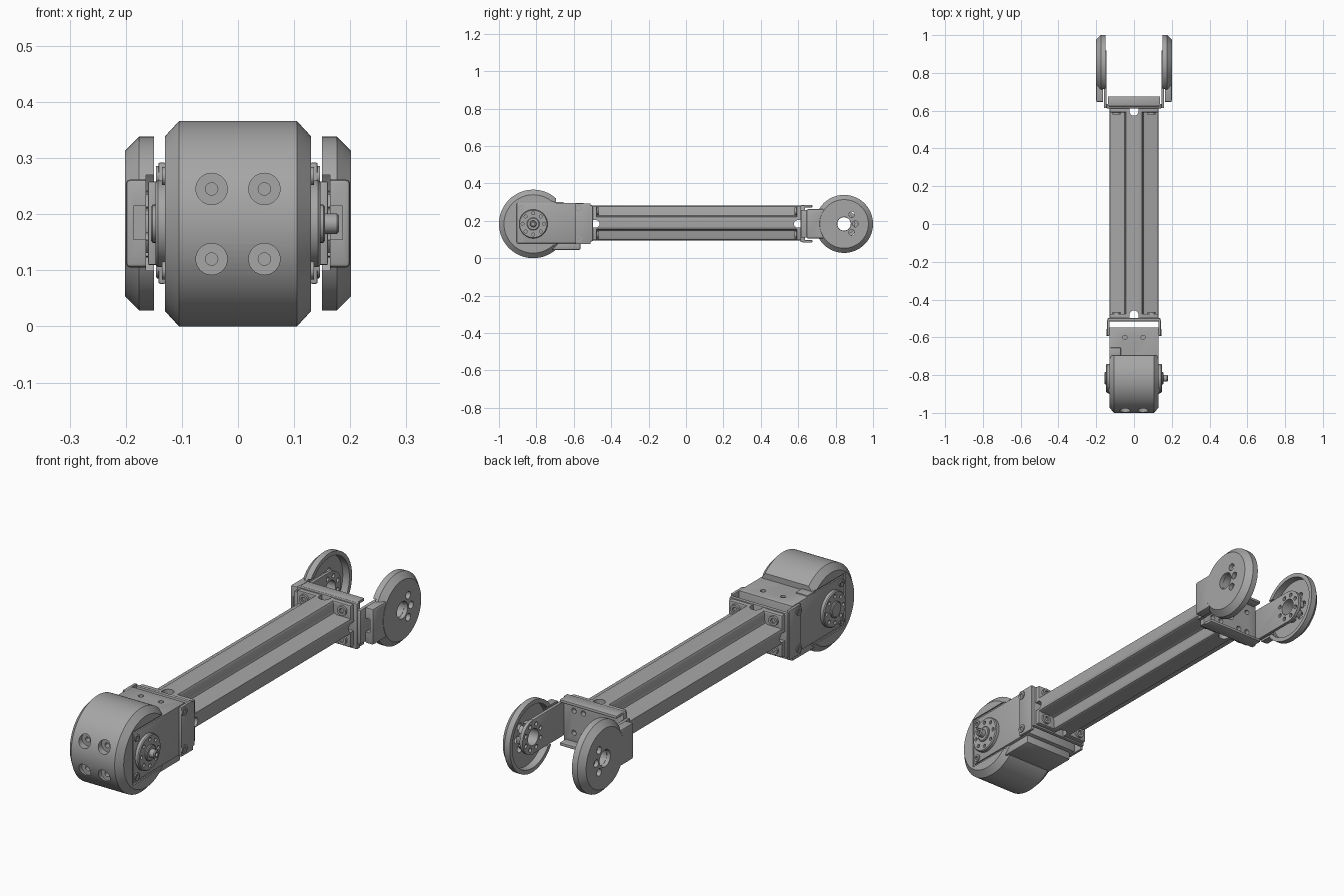
import bpy, bmesh, math
from mathutils import Vector, Matrix

if "Cube" in bpy.data.objects:
    bpy.data.objects.remove(bpy.data.objects["Cube"], do_unlink=True)

metal = bpy.data.materials.new("grey metal")
metal.use_nodes = True
GREY = (0.38, 0.38, 0.38, 1)
metal.diffuse_color = GREY
metal.node_tree.nodes["Principled BSDF"].inputs["Base Color"].default_value = GREY

MID = 0.183        # height of both joint axes
FRONT, REAR = -0.817, 0.845
TURN = {"x": Matrix.Rotation(math.pi / 2, 4, "Y"),
        "y": Matrix.Rotation(-math.pi / 2, 4, "X"), "z": Matrix()}


def finish(name, bm):
    bmesh.ops.recalc_face_normals(bm, faces=bm.faces)
    me = bpy.data.meshes.new(name)
    bm.to_mesh(me)
    bm.free()
    me.materials.append(metal)
    ob = bpy.data.objects.new(name, me)
    bpy.context.collection.objects.link(ob)
    return ob


def activate(ob):
    bpy.ops.object.select_all(action="DESELECT")
    ob.select_set(True)
    bpy.context.view_layer.objects.active = ob


def box(name, x, y, z, bevel=0.0):
    bm = bmesh.new()
    lo, hi = Vector((x[0], y[0], z[0])), Vector((x[1], y[1], z[1]))
    size = hi - lo
    bmesh.ops.create_cube(bm, size=1, matrix=Matrix.Translation((lo + hi) / 2)
                          @ Matrix.Diagonal((*size, 1)))
    if bevel:
        bmesh.ops.bevel(bm, geom=bm.edges[:], offset=bevel, segments=2,
                        profile=0.5, affect="EDGES")
    return finish(name, bm)


def turned(name, axis, centre, profile, n=64):
    """Solid of revolution from (position along axis, radius) pairs."""
    bm = bmesh.new()
    rings = [[bm.verts.new((r * math.cos(math.tau * i / n),
                            r * math.sin(math.tau * i / n), a)) for i in range(n)]
             for a, r in profile]
    for p, q in zip(rings, rings[1:]):
        for i in range(n):
            j = (i + 1) % n
            bm.faces.new((p[i], p[j], q[j], q[i]))
    bm.faces.new(rings[0])
    bm.faces.new(rings[-1])
    bm.transform(Matrix.Translation(centre) @ TURN[axis])
    return finish(name, bm)


def rod(name, axis, centre, r, a, b, n=24):
    return turned(name, axis, centre, [(a, r), (b, r)], n)


def boolean(ob, others, mode="DIFFERENCE"):
    activate(ob)
    for o in others:
        mod = ob.modifiers.new("bool", "BOOLEAN")
        mod.operation, mod.object, mod.solver = mode, o, "EXACT"
        bpy.ops.object.modifier_apply(modifier=mod.name)
        bpy.data.objects.remove(o, do_unlink=True)
    return ob


def ring_points(y, z, r, n, start=0.0):
    return [(0, y + r * math.cos(start + math.tau * i / n),
             z + r * math.sin(start + math.tau * i / n)) for i in range(n)]


def screw(name, axis, centre, r, a, b):
    head = rod(name, axis, centre, r, a, b)
    return boolean(head, [rod("socket", axis, centre, r * 0.55, b - (b - a) * 0.6,
                              b + (b - a), 6)])


# Cross-shaped beam: one quarter of the section, mirrored twice
quarter = [(0.033, 0.0925), (0.042, 0.089), (0.046, 0.08), (0.046, 0.052),
           (0.05, 0.04), (0.062, 0.035), (0.118, 0.035), (0.127, 0.031), (0.13, 0.022)]
half = quarter + [(x, -z) for x, z in reversed(quarter)]
section = half + [(-x, z) for x, z in reversed(half)]
bm = bmesh.new()
face = bm.faces.new([bm.verts.new((x, -0.5, z + 0.188)) for x, z in section])
grown = bmesh.ops.extrude_face_region(bm, geom=[face])["geom"]
bmesh.ops.translate(bm, vec=(0, 1.115, 0),
                    verts=[v for v in grown if isinstance(v, bmesh.types.BMVert)])
beam = finish("beam", bm)

# Flanges closing the beam, split by notches and carrying four screws each
for end, d in ((-0.5, 1), (0.615, -1)):
    y = sorted((end, end + 0.024 * d))
    boolean(beam, [box("flange", (-0.1295, 0.1295), y, (0.096, 0.28), 0.006)], "UNION")
    y = sorted((end - 0.01 * d, end + 0.018 * d))
    boolean(beam, [rod("notch", "z", (0, end + 0.018 * d, MID), 0.024, -0.3, 0.3),
                   rod("notch", "x", (0, end + 0.018 * d, MID), 0.02, -0.3, 0.3),
                   box("notch", (-0.024, 0.024), y, (-0.1, 0.5)),
                   box("notch", (-0.3, 0.3), y, (MID - 0.02, MID + 0.02))])
    for x in (-0.092, 0.092):
        for z in (0.188 - 0.063, 0.188 + 0.063):
            screw("beam_screw", "y", (x, end, z), 0.021, d * 0.02, d * 0.034)

# Front mount: end plate and two cheeks holding the motor
plate = box("front_end_plate", (-0.14, 0.14), (-0.515, -0.498), (0.09, 0.283), 0.004)
boolean(plate, [rod("hole", "y", (0, -0.5, MID), 0.022, -0.1, 0.1)])
for s in (-1, 1):
    x = sorted((s * 0.129, s * 0.142))
    box("mount_cheek", x, (-0.592, -0.51), (0.076, 0.292), 0.003)
    for z in (0.105, 0.268):
        screw("cheek_screw", "x", (0, -0.574, z), 0.018, s * 0.136, s * 0.146)

# Motor body
motor = box("motor_body", (-0.13, 0.13), (-0.905, -0.547), (0.079, 0.295), 0.005)
boolean(motor, [rod("hole", "z", (x, -0.6, 0.3), 0.011, -0.03, 0.03)
                for x in (-0.048, 0.048)])
box("motor_connector", (-0.128, -0.07), (-0.71, -0.655), (0.28, 0.3), 0.003)

# Rounded guard wrapped around the motor
guard = turned("drum_guard", "x", (0, FRONT, MID),
               [(-0.13, 0.156), (-0.105, 0.183), (0.105, 0.183), (0.13, 0.156)], 96)
cuts = [box("cut", (-1, 1), (-0.695, 0), (0.079, 1)),
        box("cut", (-1, 1), (-0.67, 0), (-1, 0.079))]
for s in (-1, 1):
    cuts.append(box("cut", sorted((s * 0.124, s * 0.3)), (-0.912, 0), (0.07, 0.302)))
for x in (-0.047, 0.047):
    for z in (0.12, 0.245):
        cuts.append(rod("hole", "y", (x, -1, z), 0.028, -0.1, 0.032, 32))
        cuts.append(rod("hole", "y", (x, -1, z), 0.011, -0.1, 0.06))
boolean(guard, cuts)
box("guard_tail", (-0.118, 0.118), (-0.72, -0.565), (0.044, 0.082), 0.006)

# Motor output discs, shaft and corner screws
for s in (-1, 1):
    horn = turned("output_disc", "x", (0, FRONT, MID),
                  [(s * 0.12, 0.077), (s * 0.143, 0.077), (s * 0.147, 0.073)])
    boolean(horn, [rod("hole", "x", p, 0.008, s * 0.138, s * 0.2, 16)
                   for p in ring_points(FRONT, MID, 0.057, 8)])
    turned("output_hub", "x", (0, FRONT, MID),
           [(s * 0.14, 0.034), (s * 0.152, 0.034), (s * 0.155, 0.03)], 32)
    for z in (0.1, 0.268):
        screw("motor_screw", "x", (0, -0.884, z), 0.016, s * 0.125, s * 0.135)
shaft = turned("shaft", "x", (0, FRONT, MID),
               [(0.14, 0.018), (0.176, 0.018), (0.18, 0.014)], 24)
boolean(shaft, [rod("hole", "x", (0, FRONT, MID), 0.008, 0.16, 0.3, 16)])

# Rear bracket: perforated plate with bent lips
rear = box("rear_plate", (-0.145, 0.145), (0.612, 0.636), (0.085, 0.283), 0.003)
boolean(rear, [rod("hole", "y", (0, 0.62, MID), 0.022, -0.1, 0.1)]
        + [rod("hole", "y", (x, 0.62, z), 0.011, -0.1, 0.1, 16)
           for x in (-0.095, -0.05, 0.05, 0.095) for z in (MID - 0.048, MID + 0.048)])
for z in ((0.083, 0.097), (0.271, 0.285)):
    box("rear_lip", (-0.138, 0.138), (0.622, 0.676), z, 0.005)

# Rear arms: inner link plate and hollow outer cover, one on each side
for s in (-1, 1):
    def span(a, b):
        return sorted((s * a, s * b))

    link = box("link_plate", span(0.145, 0.16), (0.614, REAR), (0.11, 0.258), 0.002)
    boolean(link, [rod("end", "x", (0, REAR, MID), 0.0735, *span(0.1455, 0.1595), 48),
                   rod("hub", "x", (0, REAR, MID), 0.06, *span(0.155, 0.184), 48)],
            "UNION")
    bores = [(REAR, MID, 0.036)] + [(p[1], p[2], 0.009)
                                    for p in ring_points(REAR, MID, 0.054, 8, 0.39)]
    boolean(link, [rod("bore", "x", (0, y, z), r, -0.3, 0.3) for y, z, r in bores])

    cover = turned("round_cover", "x", (0, REAR, MID),
                   [(s * 0.15, 0.155), (s * 0.176, 0.155), (s * 0.201, 0.13)], 96)
    neck = box("neck", span(0.152, 0.2), (0.645, 0.76), (0.105, 0.262), 0.008)
    boolean(cover, [neck], "UNION")
    cuts = [rod("hollow", "x", (0, REAR, MID), 0.137, *span(0.1, 0.182), 96),
            box("hollow", span(0.1, 0.164), (0.6, 0.8), (0.1, 0.27)),
            box("slot", span(0.16, 0.186), (0.6, 0.68), (0.155, 0.215)),
            rod("bore", "x", (0, REAR, MID), 0.037, -0.3, 0.3, 32)]
    cuts += [rod("bore", "x", p, 0.016, -0.3, 0.3)
             for p in ((0, 0.886, 0.233), (0, 0.886, 0.137), (0, 0.905, MID))]
    boolean(cover, cuts)

# Smooth shading with crisp edges
for ob in [o for o in bpy.context.collection.objects if o.type == "MESH"]:
    activate(ob)
    bpy.ops.object.shade_smooth_by_angle(angle=math.radians(30))
